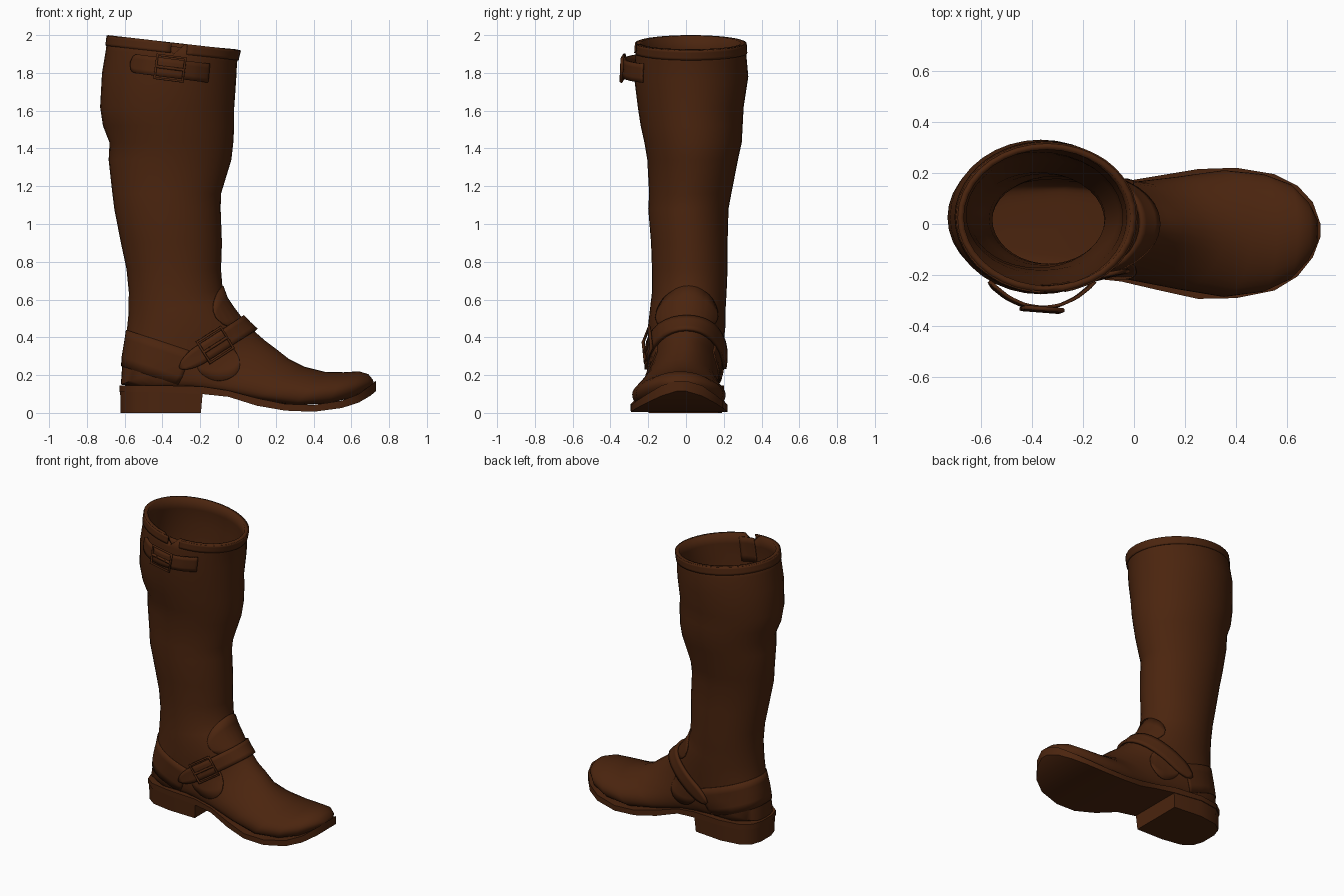
import bpy, bmesh, math
from mathutils import Vector
from mathutils.bvhtree import BVHTree

cube = bpy.data.objects.get("Cube")
if cube:
    bpy.data.objects.remove(cube)

leather = bpy.data.materials.new("dark_brown_leather")
leather.use_nodes = True
colour = (0.07, 0.018, 0.0045, 1)
leather.diffuse_color = colour
shader = next(n for n in leather.node_tree.nodes if n.type == 'BSDF_PRINCIPLED')
shader.inputs["Base Color"].default_value = colour
shader.inputs["Roughness"].default_value = 0.6
parts = []


def add_part(name, bm, thickness=0, offset=0):
    mesh = bpy.data.meshes.new(name)
    bm.to_mesh(mesh)
    bm.free()
    mesh.materials.append(leather)
    ob = bpy.data.objects.new(name, mesh)
    bpy.context.collection.objects.link(ob)
    if thickness:
        mod = ob.modifiers.new("thickness", 'SOLIDIFY')
        mod.thickness = thickness
        mod.offset = offset
    parts.append(ob)
    return ob


def loft(bm, rings):
    """Skin closed rings and cap both ends; returns vertex rings and first cap."""
    vr = [[bm.verts.new(p) for p in ring] for ring in rings]
    n = len(vr[0])
    for a, b in zip(vr, vr[1:]):
        for i in range(n):
            j = (i + 1) % n
            bm.faces.new((a[i], a[j], b[j], b[i]))
    cap = bm.faces.new(vr[0])
    bm.faces.new(vr[-1])
    bmesh.ops.recalc_face_normals(bm, faces=bm.faces)
    return vr, cap


def section(bx, bz, tx, tz, y0, y1, p, sides=36):
    """Oval from back/bottom point to front/top point; p < 1 flattens the bottom."""
    ring = []
    for i in range(sides):
        a = math.tau * i / sides
        t = ((1 - math.cos(a)) / 2) ** (2 - p)
        s = math.sin(a)
        wide = abs(s) ** (p if math.cos(a) > 0 else 1)
        y = (y0 + y1) / 2 + math.copysign(wide, s) * (y1 - y0) / 2
        ring.append((bx + (tx - bx) * t, y, bz + (tz - bz) * t))
    return ring


# Upper: shaft rows are height, back, front, right, left
shaft = [
    (2, -.69, .01, -.265, .315), (1.92, -.7, -.005, -.27, .32),
    (1.8, -.72, -.01, -.275, .33), (1.62, -.73, -.02, -.255, .305),
    (1.52, -.715, -.02, -.24, .3), (1.43, -.68, -.025, -.22, .295),
    (1.34, -.685, -.035, -.205, .275), (1.16, -.665, -.09, -.195, .24),
    (1.08, -.655, -.092, -.2, .225), (.9, -.62, -.085, -.185, .22),
    (.76, -.59, -.09, -.18, .22), (.64, -.578, -.08, -.18, .215)]
# Foot rows are back x, z, front x, z, right, left, flatness
foot = [
    (-.58, .52, -.05, .59, -.19, .21, 1), (-.59, .42, 0, .52, -.2, .21, 1),
    (-.61, .3, .05, .465, -.2, .2, .9), (-.62, .15, .1, .42, -.2, .2, .8),
    (-.5, .13, .14, .385, -.2, .19, .5), (-.3, .13, .2, .34, -.2, .18, .45),
    (-.1, .11, .27, .285, -.22, .165, .4), (.1, .07, .35, .245, -.255, .185, .4),
    (.3, .04, .46, .217, -.285, .21, .4), (.48, .05, .56, .215, -.265, .195, .4),
    (.6, .08, .64, .22, -.215, .155, .45), (.68, .12, .69, .205, -.14, .085, .6),
    (.72, .15, .715, .175, -.07, .015, 1)]
rings = [section(b, z, f, z - max(0, z - 1.6) * .2, r, l, 1) for z, b, f, r, l in shaft]
rings += [section(*row) for row in foot]
bm = bmesh.new()
vert_rings, cap = loft(bm, rings)
surface = BVHTree.FromBMesh(bm)
bm.faces.remove(cap)
# Notch in the rim above the buckle
notch = min(vert_rings[0], key=lambda v: (v.co - Vector((-.31, -.265, 1.96))).length)
notch.co.z -= 0.06
add_part("boot_upper", bm, 0.024, -1)


def cast(centre, direction):
    return surface.ray_cast(centre + direction * 1.2, -direction)


def wrap(name, centre, u, start, end, low, high, lift, thick, shape=lambda t: 1, steps=32):
    """Leather strip hugging the upper in the plane of u and y, between two angles."""
    c, u, v = Vector(centre), Vector(u).normalized(), Vector((0, 1, 0))
    n = u.cross(v)
    bm = bmesh.new()
    grid = []
    for i in range(steps + 1):
        t = i / steps
        a = math.radians(start + (end - start) * t)
        d = u * math.cos(a) + v * math.sin(a)
        column = []
        for k in range(5):
            w = (low + (high - low) * k / 4) * shape(t)
            hit = cast(c + n * w, d)[0]
            up = lift(t) if callable(lift) else lift
            column.append(bm.verts.new(hit + d * up) if hit else None)
        grid.append(column)
    for a, b in zip(grid, grid[1:]):
        for k in range(4):
            corners = (a[k], b[k], b[k + 1], a[k + 1])
            if all(corners):
                bm.faces.new(corners)
    bmesh.ops.delete(bm, geom=[x for x in bm.verts if not x.link_faces], context='VERTS')
    return add_part(name, bm, thick)


def oval(t):
    return max(.05, math.sqrt(max(0, 1 - (2 * t - 1) ** 2)))


def round_ends(t):
    e = min(1, min(t, 1 - t) / .1)
    return max(.15, math.sqrt(1 - (1 - e) ** 2))


def round_start(t):
    return round_ends(min(t, .5))


def buckle(name, centre, u, angle, half_long, half_high, lift):
    """Square wire frame with a prong, lying on the strap, plus hole studs."""
    c, u = Vector(centre), Vector(u).normalized()
    v = Vector((0, 1, 0))
    n = u.cross(v)
    a = math.radians(angle)
    d = u * math.cos(a) + v * math.sin(a)
    hit, normal = cast(c, d)[:2]
    along = n.cross(normal).normalized()
    up = normal.cross(along)
    mid = hit + d * lift
    curve = bpy.data.curves.new(name, 'CURVE')
    curve.dimensions = '3D'
    curve.bevel_depth = 0.009
    curve.bevel_resolution = 1
    curve.use_fill_caps = True
    frame = [(-1, -1), (1, -1), (1, 1), (-1, 1)]
    for pts, closed in ((frame, True), ([(-1, 0), (1, 0)], False)):
        line = curve.splines.new('POLY')
        line.points.add(len(pts) - 1)
        line.use_cyclic_u = closed
        for p, (x, y) in zip(line.points, pts):
            p.co = (*(mid + along * x * half_long + up * y * half_high), 1)
    curve.materials.append(leather)
    ob = bpy.data.objects.new(name, curve)
    bpy.context.collection.objects.link(ob)
    bm = bmesh.new()
    turn = normal.to_track_quat('Z', 'Y').to_matrix().to_4x4()
    for x in (-.45, .45):
        turn.translation = mid + along * x * half_long
        bmesh.ops.create_cone(bm, cap_ends=True, segments=10, radius1=.009,
                              radius2=.007, depth=.014, matrix=turn)
    add_part(name + "_studs", bm)


# Rim binding, open at the notch, with a recessed gusset behind it
rim = (1, 0, -.11)
wrap("rim_binding", (-.345, 0, 1.93), rim, -74, 268, -.025, .028, .002, .008, steps=48)
wrap("rim_gusset", (-.345, 0, 1.85), rim, -96, -70, -.08, .09, -.028, .006, steps=8)

# Loose buckled strap near the top
slope = (1, 0, -.13)
wrap("top_strap", (-.36, 0, 1.825), slope, -133, -48, -.05, .05,
     lambda t: .01 + .045 * math.sin(math.pi * t), .012, round_start)
buckle("top_buckle", (-.36, 0, 1.825), slope, -90, .075, .062, .062)

# Ankle strap over the instep
tilt = (.84, 0, .54)
wrap("ankle_strap", (-.15, 0, .34), tilt, -132, 132, -.05, .05, .014, .018, round_ends, 60)
buckle("ankle_buckle", (-.15, 0, .34), tilt, -80, .075, .065, .03)

# Stitched overlays: heel counter, tongue and side patches
wrap("heel_counter", (-.35, 0, .36), (1, 0, -.33), 62, 298, -.19, 0, .002, .008, steps=44)
wrap("instep_tongue", (-.2, 0, .43), (.77, 0, .64), -55, 55, -.13, .11, .003, .008, oval)
for side, mid in (("right", -90), ("left", 90)):
    wrap(side + "_ankle_patch", (-.1, 0, .28), (1, 0, .1), mid - 32, mid + 32,
         -.11, .11, .003, .008, oval)

# Sole rows are x, right, left, top, bottom
sole = [
    (-.628, -.06, .06, .145, .11), (-.605, -.13, .13, .145, .11),
    (-.54, -.18, .18, .145, .11), (-.4, -.205, .2, .145, .11),
    (-.19, -.21, .18, .14, .1), (-.05, -.225, .165, .118, .085),
    (.1, -.26, .19, .078, .038), (.25, -.293, .215, .047, .012),
    (.4, -.29, .22, .042, .006), (.55, -.26, .195, .065, .026),
    (.64, -.205, .15, .1, .055), (.7, -.13, .085, .145, .09),
    (.73, -.05, 0, .17, .115)]
bm = bmesh.new()
loft(bm, [[(x, r, b), (x, l, b), (x, l, t), (x, r, t)] for x, r, l, t, b in sole])
add_part("sole", bm)

# Heel block, tapering slightly to the ground
bm = bmesh.new()
heel = []
for x, r, l, t, b in sole[:5]:
    low = -.4 + (x + .4) * .97
    heel.append([(low, r * .95, 0), (low, l * .95, 0),
                 (x + .004, l * .98, .12), (x + .004, r * .98, .12)])
loft(bm, heel)
add_part("heel_block", bm)

# Smooth shading with crisp edges
bpy.ops.object.select_all(action='DESELECT')
for ob in parts:
    ob.select_set(True)
bpy.context.view_layer.objects.active = parts[0]
bpy.ops.object.shade_smooth_by_angle(angle=math.radians(40))
